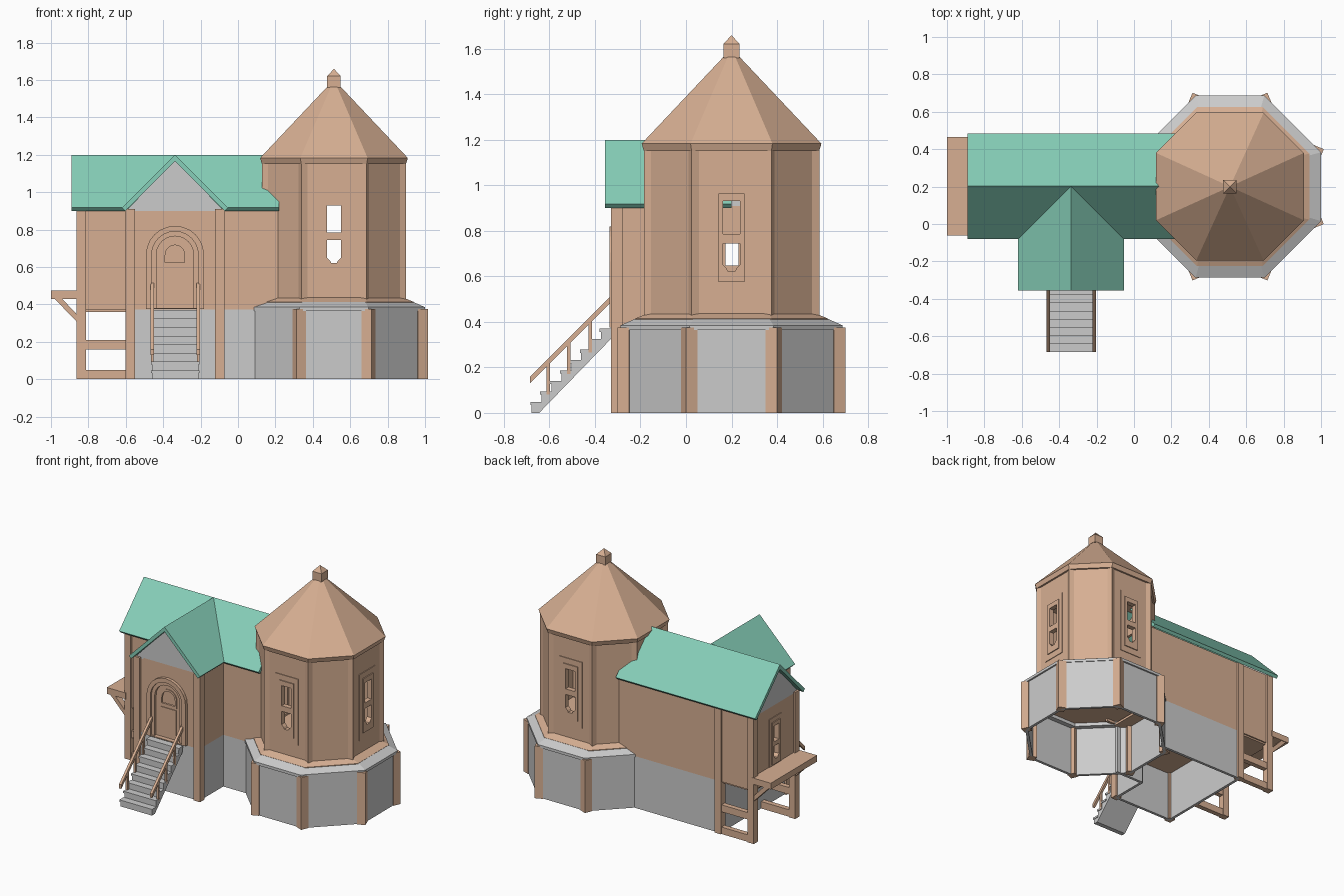
import bpy, bmesh, math
from mathutils import Matrix, Vector

if "Cube" in bpy.data.objects:
    bpy.data.objects.remove(bpy.data.objects["Cube"])


def material(name, col):
    m = bpy.data.materials.new(name)
    m.diffuse_color = (*col, 1)
    m.use_nodes = True
    m.node_tree.nodes["Principled BSDF"].inputs["Base Color"].default_value = m.diffuse_color
    return m


WOOD = material("wood", (0.68, 0.43, 0.29))
GREEN = material("roof_green", (0.24, 0.62, 0.48))
CX, CY = 0.513, 0.2          # tower centre
HY = 0.2025                  # house ridge line
WX = -0.337                  # entrance wing ridge line
YF, YB, YW = -0.033, 0.438, -0.305   # house front, house back, wing front


def add(name, me, mat):
    ob = bpy.data.objects.new(name, me)
    bpy.context.collection.objects.link(ob)
    if mat:
        me.materials.clear()
        me.materials.append(mat)
    return ob


def box(name, x0, x1, y0, y1, z0, z1, mat=WOOD, rot=0):
    bm = bmesh.new()
    c = Vector(((x0 + x1) / 2, (y0 + y1) / 2, (z0 + z1) / 2))
    m = Matrix.Translation(c) @ Matrix.Rotation(rot, 4, 'Z') @ Matrix.Diagonal((x1 - x0, y1 - y0, z1 - z0, 1))
    bmesh.ops.create_cube(bm, size=1, matrix=m)
    me = bpy.data.meshes.new(name)
    bm.to_mesh(me)
    bm.free()
    return add(name, me, mat)


def post(name, x, y, z0, z1, s, rot=0):
    return box(name, x - s / 2, x + s / 2, y - s / 2, y + s / 2, z0, z1, WOOD, rot)


def plate(name, outlines, x, y, ang, thick, mat=WOOD, out=0):
    """Upright slab from (u, z) outlines, later outlines being holes; ang 0 faces -y."""
    cu = bpy.data.curves.new(name, 'CURVE')
    cu.dimensions, cu.fill_mode, cu.extrude = '2D', 'BOTH', thick / 2
    for pts in outlines:
        s = cu.splines.new('POLY')
        s.points.add(len(pts) - 1)
        for p, (u, z) in zip(s.points, pts):
            p.co = (u, z, 0, 1)
        s.use_cyclic_u = True
    tmp = bpy.data.objects.new(name + "_curve", cu)
    bpy.context.collection.objects.link(tmp)
    dg = bpy.context.evaluated_depsgraph_get()
    me = bpy.data.meshes.new_from_object(tmp.evaluated_get(dg))
    bpy.data.objects.remove(tmp)
    me.transform(Matrix.Translation((x, y, 0)) @ Matrix.Rotation(ang, 4, 'Z')
                 @ Matrix.Rotation(math.pi / 2, 4, 'X') @ Matrix.Translation((0, 0, out)))
    for p in me.polygons:
        p.use_smooth = False
    return add(name, me, mat)


def rect(w, z0, z1, u=0):
    return [(u - w / 2, z0), (u + w / 2, z0), (u + w / 2, z1), (u - w / 2, z1)]


def arch(r, z0, zs, n=12):
    return [(-r, z0), (r, z0)] + [(r * math.cos(math.pi * i / n), zs + r * math.sin(math.pi * i / n)) for i in range(n + 1)]


def octo(a, h):
    return [Vector((CX + u, CY + v)) for u, v in
            ((-h, -a), (h, -a), (a, -h), (a, h), (h, a), (-h, a), (-a, h), (-a, -h))]


def rings(name, prof, mat, loop=False):
    """Eight-sided loft through (apothem, half side, z) rings."""
    bm = bmesh.new()
    rs = [[bm.verts.new((*p, z)) for p in octo(a, h)] for a, h, z in prof]
    for lo, hi in zip(rs, rs[1:] + (rs[:1] if loop else [])):
        for i in range(8):
            j = (i + 1) % 8
            bm.faces.new((lo[i], lo[j], hi[j], hi[i]))
    if not loop:
        bm.faces.new(rs[0][::-1])
        bm.faces.new(rs[-1])
    bmesh.ops.recalc_face_normals(bm, faces=bm.faces)
    me = bpy.data.meshes.new(name)
    bm.to_mesh(me)
    bm.free()
    return add(name, me, mat)


def window(name, x, y, ang, zc=0.77, s=1.0):
    def sc(pts):
        return [(u * s, zc + (z - 0.77) * s) for u, z in pts]
    lower = [(-0.037, 0.65), (-0.022, 0.635), (-0.015, 0.622), (0.015, 0.622), (0.022, 0.635), (0.037, 0.65),
             (0.037, 0.745), (-0.037, 0.745)]
    plate(name + "_surround", [sc(rect(0.18, 0.53, 1.005)), sc(rect(0.1, 0.6, 0.945))], x, y, ang, 0.01, out=0.01)
    plate(name + "_frame", [sc(rect(0.115, 0.575, 0.965)), sc(rect(0.074, 0.785, 0.93)), sc(lower)], x, y, ang, 0.036, out=0.004)


# tower: base panels, wall panels, windows and corner posts
for tag, a, h, z0, z1, mat, ps in (("base", 0.465, 0.185, 0, 0.375, None, 0.056), ("tower", 0.362, 0.165, 0.42, 1.16, WOOD, 0.036)):
    c = octo(a, h)
    for i in range(8):
        p, q = c[i], c[(i + 1) % 8]
        d, m = q - p, (p + q) / 2
        ang = math.atan2(d.y, d.x)
        shape = [rect(d.length, z0, z1)]
        if tag == "tower" and i in (0, 2, 4):
            shape.append(rect(0.09, 0.6, 0.945))
            window("tower_window", m.x, m.y, ang)
        if tag == "tower" and i == 6:          # opening into the house
            shape.append(rect(0.26, 0.45, 1.0))
        plate(tag + "_panel", shape, m.x, m.y, ang, 0.02, mat)
        post(tag + "_post", p.x, p.y, z0, z1, ps, math.radians(22.5 + 45 * i))

# tower floor, skirt, roof and finial
rings("skirt_roof", [(0.42, 0.165, 0.365), (0.487, 0.184, 0.365), (0.487, 0.184, 0.385), (0.42, 0.165, 0.415)], None, True)
rings("tower_floor", [(0.425, 0.176, 0.39), (0.425, 0.176, 0.414), (0.37, 0.165, 0.437)], WOOD)
rings("tower_roof", [(0.385, 0.175, 1.15), (0.395, 0.18, 1.183), (0.03, 0.014, 1.57)], WOOD)
box("finial_block", CX - 0.036, CX + 0.036, CY - 0.036, CY + 0.036, 1.56, 1.62)
bm = bmesh.new()
bmesh.ops.create_cone(bm, cap_ends=True, segments=4, radius1=0.051, radius2=0, depth=0.04,
                      matrix=Matrix.Translation((CX, CY, 1.64)) @ Matrix.Rotation(math.pi / 4, 4, 'Z'))
me = bpy.data.meshes.new("finial_cap")
bm.to_mesh(me)
bm.free()
add("finial_cap", me, WOOD)

# house and wing roofs, with gable infill
gable = [(0, 1.2), (-0.2825, 0.917), (-0.266, 0.9), (0, 1.166), (0.266, 0.9), (0.2825, 0.917)]
plate("house_roof", [gable], -0.335, HY, math.pi / 2, 1.11, GREEN)
plate("wing_roof", [gable], WX, -0.0775, 0, 0.555, GREEN)
tri = [(-0.262, 0.9), (0.262, 0.9), (0, 1.17)]
plate("wing_gable", [tri], WX, YW, 0, 0.02, None)
plate("house_gable", [tri], -0.84, HY, math.pi / 2, 0.02, None)

# house walls
Z0, Z1 = 0.372, 0.91
XL, XR = WX - 0.24, WX + 0.24
box("front_wall_left", -0.84, XL, YF - 0.01, YF + 0.01, Z0, Z1)
box("front_wall_right", XR, 0.22, YF - 0.01, YF + 0.01, Z0, Z1)
box("back_wall", -0.84, 0.22, YB - 0.01, YB + 0.01, Z0, Z1)
plate("left_wall", [rect(0.47, Z0, Z1), rect(0.07, 0.5, 0.77)], -0.84, HY, -math.pi / 2, 0.02)
window("left_window", -0.84, HY, -math.pi / 2, 0.635, 0.78)
box("house_floor", -0.84, 0.15, YF, YB, 0.36, 0.378)
box("wing_floor", XL, XR, YW, YF, 0.36, 0.378)
plate("wing_front_wall", [rect(0.48, Z0, Z1), arch(0.13, 0.38, 0.665)], WX, YW, 0, 0.02)

# grey base walls
for x in (XL, XR):
    box("wing_side_wall", x - 0.01, x + 0.01, YW, YF, Z0, Z1)
    box("wing_side_base", x - 0.01, x + 0.01, YW, YF, 0, Z0, None)
box("left_base", XL - 0.01, XL + 0.01, YF, YB, 0, Z0, None)
box("wing_front_base", XL, XR, YW - 0.01, YW + 0.01, 0, Z0, None)
box("front_base", XR, 0.13, YF - 0.01, YF + 0.01, 0, Z0, None)
box("back_base", XL, 0.13, YB - 0.01, YB + 0.01, 0, Z0, None)

# corner posts, porch rails and ledge braces
for y in (YF, YB):
    post("house_post", -0.838, y, 0, 0.91, 0.05)
    for z in (0, 0.16):
        box("porch_rail", -0.838, XL, y - 0.018, y + 0.018, z, z + 0.05)
    plate("ledge_brace", [[(-0.985, 0.435), (-0.86, 0.305), (-0.86, 0.345), (-0.945, 0.435)]], 0, y, 0, 0.045)
for x, y in ((XL, YW), (XR, YW), (XL, YB)):
    post("wing_post", x, y, 0, 0.91, 0.05)
box("side_ledge", -1.0, -0.85, -0.062, 0.465, 0.43, 0.475)

# arched door
plate("door_outer_frame", [arch(0.155, 0.375, 0.665), arch(0.125, 0.38, 0.665)], WX, YW, 0, 0.04, out=0.012)
plate("door_inner_frame", [arch(0.13, 0.375, 0.665), arch(0.1, 0.38, 0.665)], WX, YW, 0, 0.03, out=0.004)
plate("door", [arch(0.105, 0.375, 0.665), arch(0.056, 0.62, 0.665)], WX, YW, 0, 0.016, out=-0.008)
plate("door_window_trim", [arch(0.066, 0.61, 0.665), arch(0.052, 0.624, 0.665)], WX, YW, 0, 0.016, out=-0.002)
plate("door_panel", [rect(0.12, 0.4, 0.595)], WX, YW, 0, 0.014, out=-0.002)
plate("door_backing", [arch(0.1, 0.375, 0.665)], WX, YW + 0.05, 0, 0.01)

# stairs and sloping handrails
n, run, rise = 8, 0.0435, 0.046
prof = [(-0.645, 0), (-0.678, 0)]
for i in range(n):
    y = -0.678 + i * run
    prof += [(y, (i + 1) * rise), (y + run, (i + 1) * rise)]
    box("tread", -0.465, -0.205, y - 0.006, y + run, (i + 1) * rise - 0.012, (i + 1) * rise + 0.002, None)
prof.append((-0.33, 0.325))
plate("stairs", [prof], -0.335, 0, math.pi / 2, 0.25, None)
for x in (-0.458, -0.212):
    plate("handrail", [[(-0.685, 0.13), (-0.33, 0.485), (-0.33, 0.515), (-0.685, 0.16)]], x, 0, math.pi / 2, 0.018)
    for y in (-0.605, -0.515, -0.42):
        box("baluster", x - 0.007, x + 0.007, y - 0.008, y + 0.008, y + 0.685, y + 0.83)
